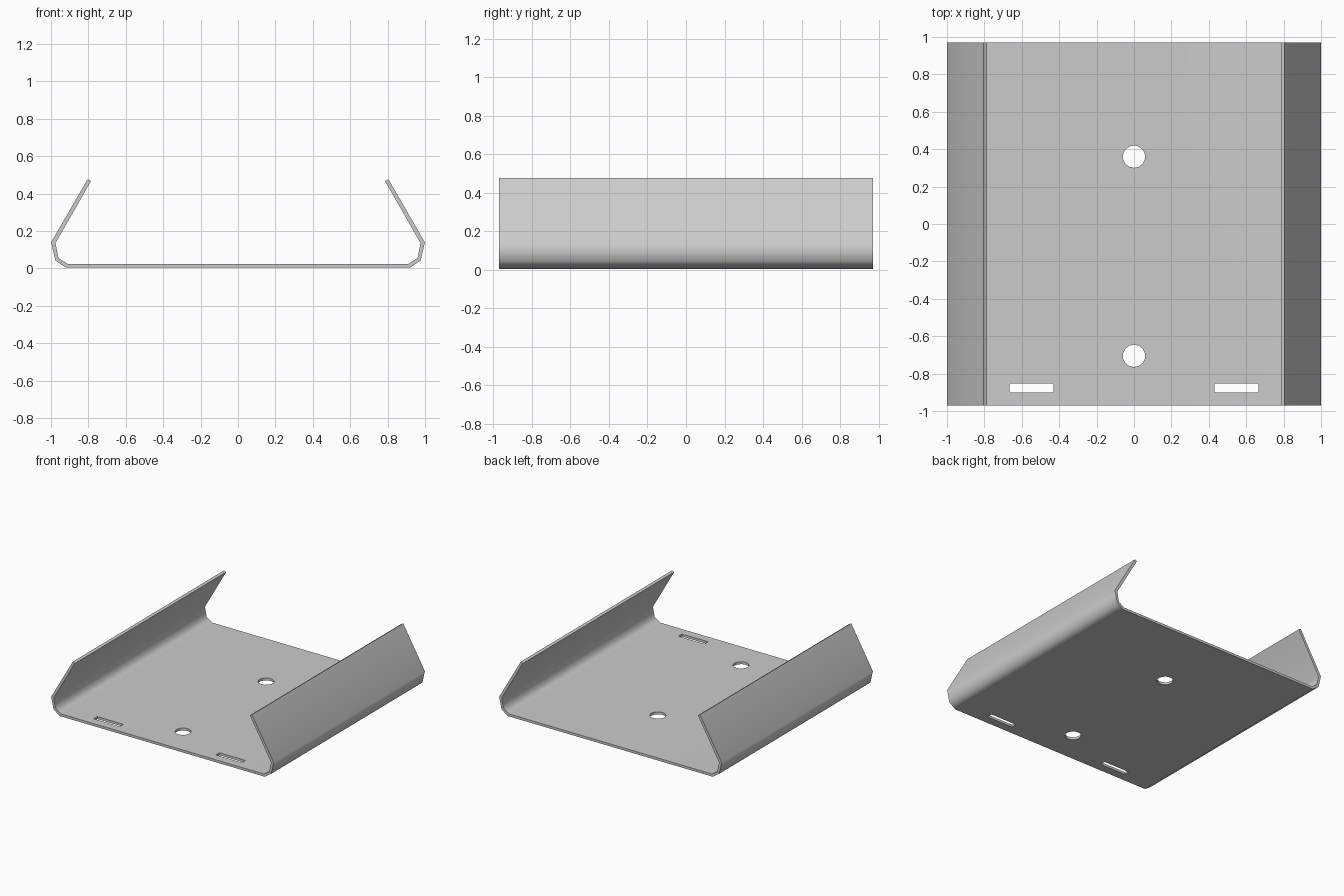
import bpy, bmesh, math
from mathutils import Matrix

if "Cube" in bpy.data.objects:
    bpy.data.objects.remove(bpy.data.objects["Cube"])

HALF_LEN = 0.97


def make_object(name, bm):
    bmesh.ops.recalc_face_normals(bm, faces=bm.faces)
    me = bpy.data.meshes.new(name)
    bm.to_mesh(me)
    bm.free()
    ob = bpy.data.objects.new(name, me)
    bpy.context.collection.objects.link(ob)
    return ob


# Folded sheet: right half of the section, mirrored into a closed strip
outer = [(0.92, 0.004), (0.977, 0.043), (0.999, 0.14), (0.804, 0.477)]
inner = [(0.911, 0.024), (0.96, 0.056), (0.976, 0.135), (0.786, 0.467)]
mirror = lambda pts: [(-x, z) for x, z in reversed(pts)]
outer_path = mirror(outer) + outer
inner_path = mirror(inner) + inner
section = outer_path + inner_path[::-1]

bm = bmesh.new()
n, k = len(section), len(outer_path)
front, back = [[bm.verts.new((x, y, z)) for x, z in section] for y in (-HALF_LEN, HALF_LEN)]
for i in range(n):
    j = (i + 1) % n
    bm.faces.new((front[i], front[j], back[j], back[i]))
for ring in (front, back):
    for i in range(k - 1):
        bm.faces.new((ring[i], ring[i + 1], ring[n - 2 - i], ring[n - 1 - i]))
tray = make_object("bent_sheet_tray", bm)

# Cutters: two round holes and two mirrored slots
bm = bmesh.new()
for y in (0.36, -0.705):
    bmesh.ops.create_cone(bm, cap_ends=True, segments=14, radius1=0.06, radius2=0.06,
                          depth=0.2, matrix=Matrix.Translation((0, y, 0)))
for s in (-1, 1):
    slot = bmesh.ops.create_cube(bm, size=1, matrix=Matrix.Translation((s * 0.548, -0.877, 0))
                                 @ Matrix.Diagonal((0.235, 0.046, 0.2, 1)))
    uprights = [e for e in {e for v in slot["verts"] for e in v.link_edges}
                if abs(e.verts[0].co.z - e.verts[1].co.z) > 0.1]
    bmesh.ops.bevel(bm, geom=uprights, offset=0.006, segments=2, affect='EDGES', profile=0.5)
cutter = make_object("hole_cutter", bm)
cutter.hide_render = True

# Punch the openings
cut = tray.modifiers.new("openings", 'BOOLEAN')
cut.operation = 'DIFFERENCE'
cut.solver = 'EXACT'
cut.object = cutter
bpy.context.view_layer.objects.active = tray
tray.select_set(True)
bpy.ops.object.modifier_apply(modifier=cut.name)
bpy.data.objects.remove(cutter)

# Smooth bends with flat floor
bpy.ops.object.shade_smooth_by_angle(angle=math.radians(50))
weighted = tray.modifiers.new("flat_floor", 'WEIGHTED_NORMAL')
weighted.keep_sharp = True
